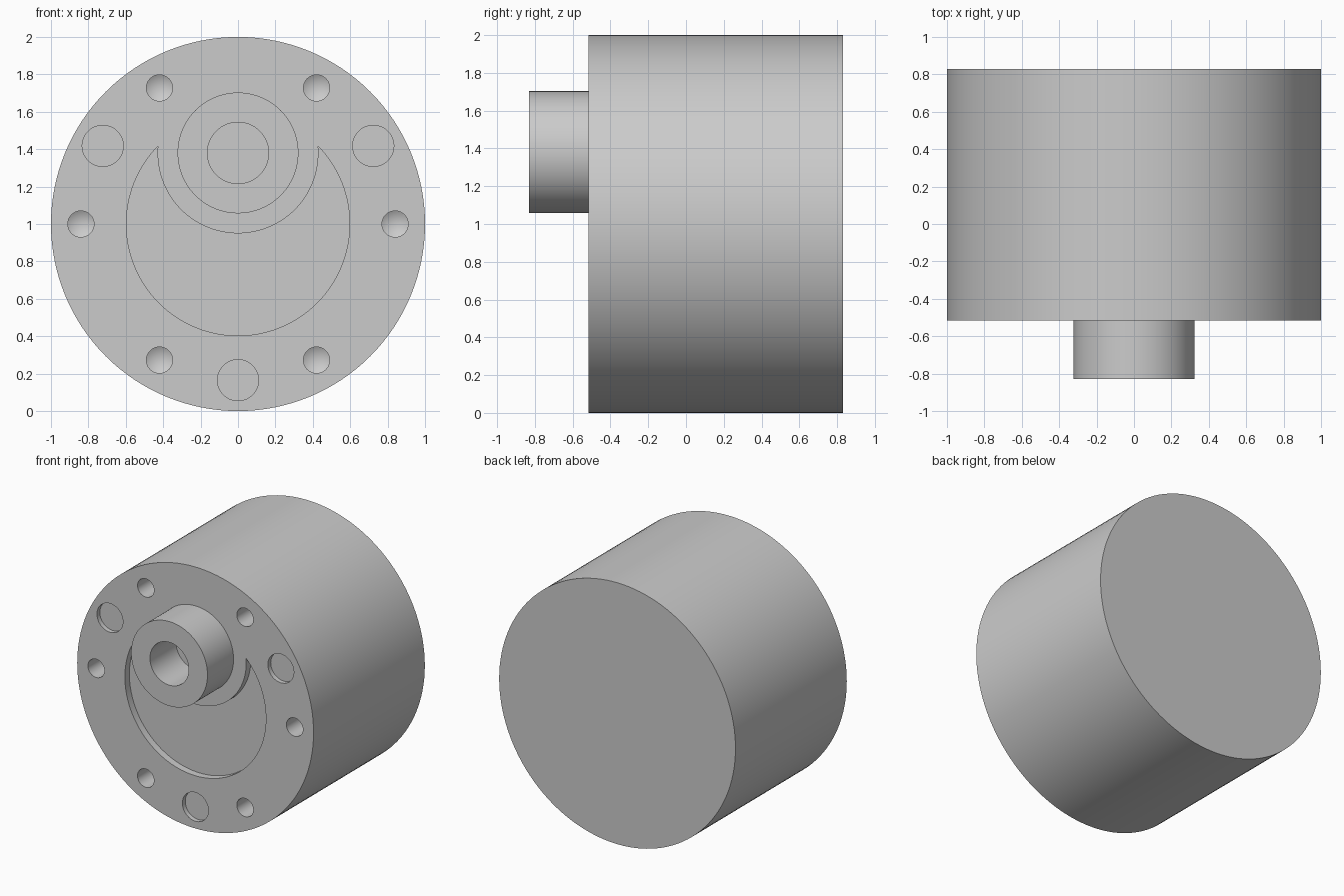
import bpy, bmesh
from math import pi, sin, cos, asin, atan2, sqrt

cube = bpy.data.objects.get("Cube")
if cube:
    bpy.data.objects.remove(cube, do_unlink=True)

FRONT, BACK, NOSE = -0.515, 0.83, -0.83
BOSS_Z = 1.38

grey = bpy.data.materials.new("plain grey")
grey.use_nodes = True
grey.diffuse_color = (0.6, 0.6, 0.6, 1)
grey.node_tree.nodes["Principled BSDF"].inputs["Base Color"].default_value = (0.6, 0.6, 0.6, 1)


def arc(x, z, r, start, end, n):
    """Points on an arc in the x-z plane, both ends included."""
    return [(x + r * cos(start + (end - start) * i / n),
             z + r * sin(start + (end - start) * i / n)) for i in range(n + 1)]


def circle(x, z, r, n=64):
    return arc(x, z, r, 0, 2 * pi, n)[:-1]


def prism(bm, outline, y0, y1, tip=0):
    """Extrude an outline along y, with an optional pointed far end."""
    face = bm.faces.new([bm.verts.new((x, y0, z)) for x, z in outline])
    cap = bmesh.ops.extrude_face_region(bm, geom=[face], use_keep_orig=True)["geom"]
    for v in cap:
        if isinstance(v, bmesh.types.BMVert):
            v.co.y = y1
    if tip:
        far = [f for f in cap if isinstance(f, bmesh.types.BMFace)]
        for v in bmesh.ops.poke(bm, faces=far)["verts"]:
            v.co.y = y1 + tip


def make(name, bm):
    bmesh.ops.recalc_face_normals(bm, faces=bm.faces)
    mesh = bpy.data.meshes.new(name)
    bm.to_mesh(mesh)
    bm.free()
    mesh.materials.append(grey)
    obj = bpy.data.objects.new(name, mesh)
    bpy.context.collection.objects.link(obj)
    return obj


def carve(obj, cutter):
    """Subtract the cutter, discard it, then smooth the round walls."""
    cutter.hide_render = True
    mod = obj.modifiers.new("carve", "BOOLEAN")
    mod.operation, mod.solver, mod.object = "DIFFERENCE", "EXACT", cutter
    bpy.ops.object.select_all(action="DESELECT")
    bpy.context.view_layer.objects.active = obj
    obj.select_set(True)
    bpy.ops.object.modifier_apply(modifier=mod.name)
    bpy.data.objects.remove(cutter, do_unlink=True)
    bpy.ops.object.shade_smooth_by_angle(angle=pi / 6)


# Main housing
bm = bmesh.new()
prism(bm, circle(0, 1, 1, 128), FRONT, BACK)
housing = make("housing", bm)

# Recesses in the front face
bm = bmesh.new()
outside = FRONT - 0.1
for i in range(6):  # drilled screw holes with conical ends
    a = i * pi / 3
    prism(bm, circle(0.84 * cos(a), 1 + 0.84 * sin(a), 0.07, 32), outside, FRONT + 0.35, 0.04)
for i in range(3):  # shallow round pockets
    a = pi / 6 + i * 2 * pi / 3
    prism(bm, circle(0.835 * cos(a), 1 + 0.835 * sin(a), 0.11, 48), outside, FRONT + 0.035)

# Crescent pocket: large circle minus the round pad below the boss
R, r, d = 0.597, 0.43, BOSS_Z - 1
h = (R * R - r * r + d * d) / (2 * d)
a, b = asin(h / R), atan2(h - d, sqrt(R * R - h * h))
crescent = arc(0, 1, R, a, -pi - a, 96)[:-1] + arc(0, BOSS_Z, r, pi - b, 2 * pi + b, 64)[:-1]
prism(bm, crescent, outside, FRONT + 0.055)
carve(housing, make("recess_cutter", bm))

# Hollow shaft boss
bm = bmesh.new()
prism(bm, circle(0, BOSS_Z, 0.323, 96), NOSE, FRONT + 0.02)
boss = make("shaft_boss", bm)
bm = bmesh.new()
prism(bm, circle(0, BOSS_Z, 0.164), NOSE - 0.1, FRONT + 0.1)
carve(boss, make("bore_cutter", bm))
